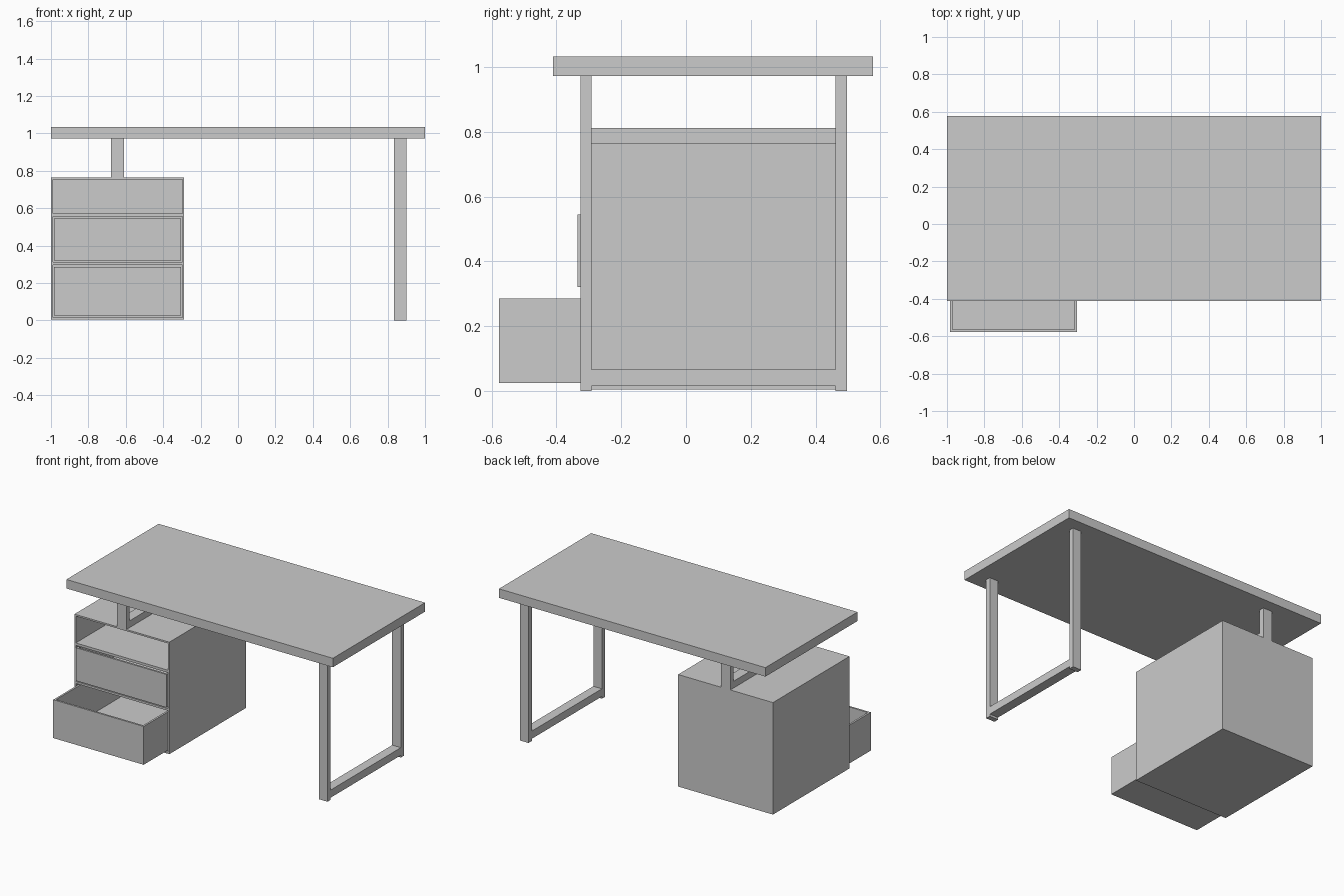
import bpy
from mathutils import Vector

if "Cube" in bpy.data.objects:
    bpy.data.objects.remove(bpy.data.objects["Cube"])


def box(name, lo, hi):
    """Axis-aligned box from two opposite corners."""
    lo, hi = Vector(lo), Vector(hi)
    bpy.ops.mesh.primitive_cube_add(size=1, location=(lo + hi) / 2)
    ob = bpy.context.object
    ob.name = ob.data.name = name
    ob.scale = hi - lo
    bpy.ops.object.transform_apply(location=False, rotation=False, scale=True)
    return ob


def hollow(ob, lo, hi):
    """Cut a box-shaped cavity out of an object."""
    cutter = box("cutter", lo, hi)
    cutter.hide_render = True
    mod = ob.modifiers.new("cavity", "BOOLEAN")
    mod.operation, mod.solver, mod.object = "DIFFERENCE", "EXACT", cutter
    bpy.context.view_layer.objects.active = ob
    bpy.ops.object.modifier_apply(modifier=mod.name)
    bpy.data.objects.remove(cutter, do_unlink=True)


def frame(side, x0, x1, z0, rail_z0, rail_z1):
    """Two posts joined by a low rail, carrying the desktop."""
    box(side + "_front_post", (x0, -0.325, z0), (x1, -0.291, 0.972))
    box(side + "_back_post", (x0, 0.461, z0), (x1, 0.496, 0.972))
    box(side + "_rail", (x0, -0.291, rail_z0), (x1, 0.461, rail_z1))


def drawer(name, y, z0, z1):
    """Open-topped drawer with its front at y."""
    x0, x1, depth, t = -0.983, -0.304, 0.80, 0.013
    ob = box(name, (x0, y, z0), (x1, y + depth, z1))
    hollow(ob, (x0 + t, y + t, z0 + t), (x1 - t, y + depth - t, z1 + 0.1))


# Desktop
box("desktop", (-1, -0.411, 0.972), (1, 0.577, 1.033))

# Supports: full-height on the right, short on top of the cabinet
frame("right", 0.835, 0.90, 0.0, 0.015, 0.067)
frame("left", -0.68, -0.61, 0.765, 0.765, 0.811)

# Cabinet with three openings; the top one is an open shelf
cabinet = box("cabinet", (-1, -0.325, 0.005), (-0.288, 0.496, 0.765))
for z0, z1 in ((0.015, 0.297), (0.311, 0.555), (0.572, 0.754)):
    hollow(cabinet, (-0.99, -0.5, z0), (-0.297, 0.484, z1))

# Drawers: the lower one is pulled out
drawer("middle_drawer", -0.334, 0.321, 0.545)
drawer("lower_drawer", -0.577, 0.025, 0.285)
